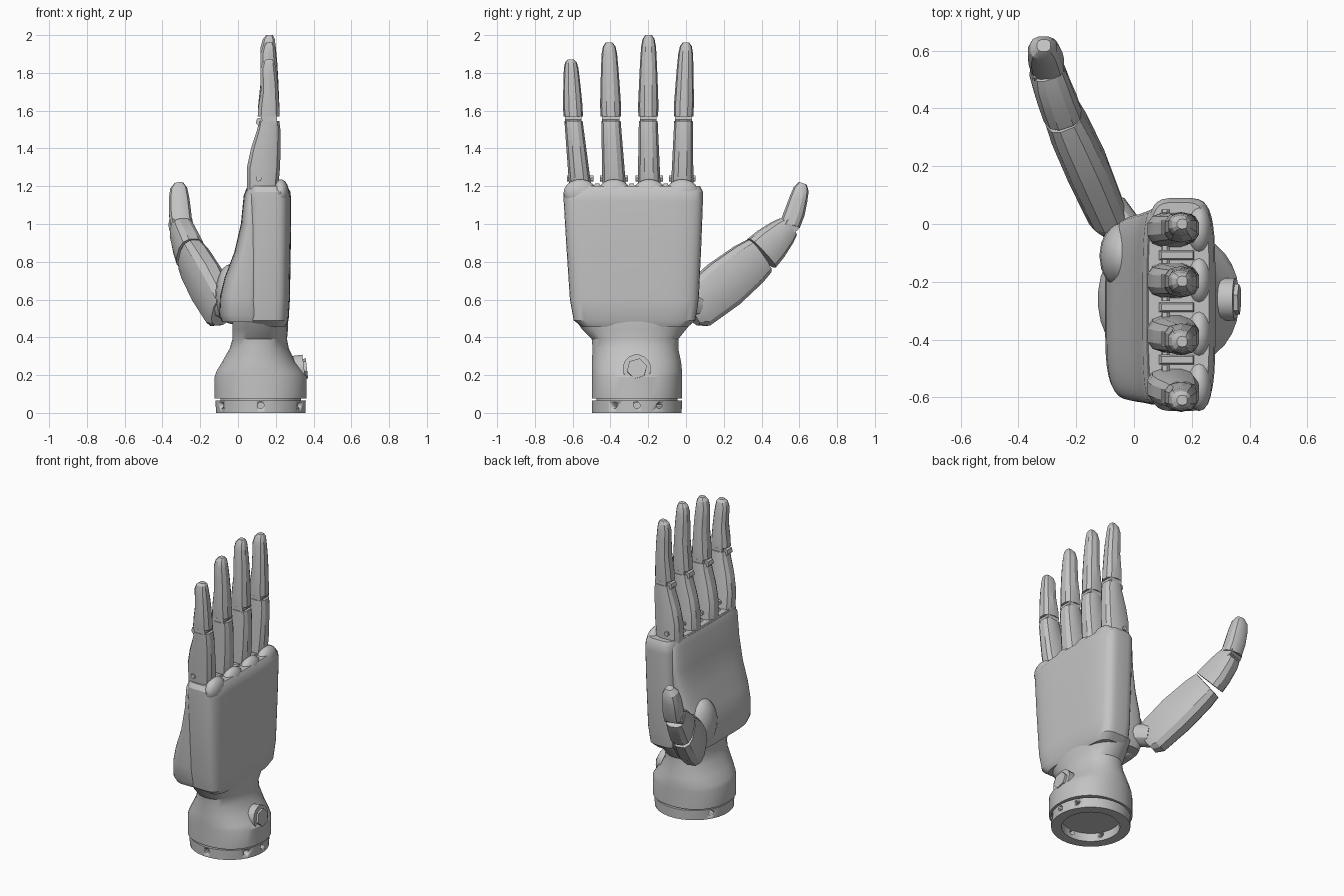
import bpy, bmesh, math
from mathutils import Vector

cube = bpy.data.objects.get("Cube")
if cube:
    bpy.data.objects.remove(cube, do_unlink=True)

grey = bpy.data.materials.new("plain_grey")
grey.use_nodes = True
grey.diffuse_color = (0.55, 0.55, 0.55, 1)
grey.node_tree.nodes["Principled BSDF"].inputs["Base Color"].default_value = (0.55, 0.55, 0.55, 1)

X, Y, Z = Vector((1, 0, 0)), Vector((0, 1, 0)), Vector((0, 0, 1))


def finish(name, bm, angle=30):
    bmesh.ops.recalc_face_normals(bm, faces=bm.faces)
    mesh = bpy.data.meshes.new(name)
    bm.to_mesh(mesh)
    bm.free()
    mesh.materials.append(grey)
    ob = bpy.data.objects.new(name, mesh)
    bpy.context.collection.objects.link(ob)
    bpy.ops.object.select_all(action='DESELECT')
    ob.select_set(True)
    bpy.context.view_layer.objects.active = ob
    bpy.ops.object.shade_smooth_by_angle(angle=math.radians(angle))
    return ob


def loft(name, rings, u=X, v=Y, n=10, power=2.0, angle=30, closed=False):
    """Skin rings of (centre, half size on u, half size on v); power squares the corners."""
    bm = bmesh.new()
    loops = []
    for centre, hu, hv in rings:
        loop = []
        for i in range(n):
            a = 2 * math.pi * (i + 0.5) / n
            c, s = math.cos(a), math.sin(a)
            pu = math.copysign(abs(c) ** (2 / power), c) * hu
            pv = math.copysign(abs(s) ** (2 / power), s) * hv
            loop.append(bm.verts.new(Vector(centre) + u * pu + v * pv))
        loops.append(loop)
    pairs = list(zip(loops, loops[1:]))
    if closed:
        pairs.append((loops[-1], loops[0]))
    for a, b in pairs:
        for i in range(n):
            j = (i + 1) % n
            bm.faces.new((a[i], a[j], b[j], b[i]))
    if not closed:
        bm.faces.new(loops[0])
        bm.faces.new(loops[-1])
    return finish(name, bm, angle)


def box_rings(rows):
    """Rows of (z, x min, x max, y min, y max) turned into loft rings."""
    return [(((x0 + x1) / 2, (y0 + y1) / 2, z), (x1 - x0) / 2, (y1 - y0) / 2)
            for z, x0, x1, y0, y1 in rows]


def rod(name, start, end, radius, n=10):
    start, end = Vector(start), Vector(end)
    t = (end - start).normalized()
    u = t.orthogonal().normalized()
    return loft(name, [(start, radius, radius), (end, radius, radius)], u, t.cross(u), n)


def ball(name, centre, size):
    bm = bmesh.new()
    bmesh.ops.create_uvsphere(bm, u_segments=16, v_segments=10, radius=1)
    for vert in bm.verts:
        vert.co = Vector(centre) + Vector(a * b for a, b in zip(vert.co, size))
    return finish(name, bm, 40)


# Hollow wrist collar with drilled holes
axis = Vector((0.12, -0.26, 0))
collar = loft("wrist_collar", [(axis + Z * z, r, r) for z, r in
              ((0, 0.175), (0, 0.238), (0.065, 0.24), (0.065, 0.175))], n=32, closed=True)
for i in range(6):
    a = math.radians(-90 + 60 * i) if i % 3 else math.radians(-90 + 90 * (i // 3))
    out = Vector((math.cos(a), math.sin(a), 0))
    drill = rod("hole_cutter", axis + out * 0.15 + Z * 0.04, axis + out * 0.27 + Z * 0.04, 0.018, 8)
    drill.hide_render = True
    mod = collar.modifiers.new("hole", 'BOOLEAN')
    mod.operation = 'DIFFERENCE'
    mod.object = drill
    bpy.context.view_layer.objects.active = collar
    bpy.ops.object.modifier_apply(modifier=mod.name)
    bpy.data.objects.remove(drill, do_unlink=True)

# Wrist body
loft("wrist_core", [(axis + Z * z, 0.215, 0.215) for z in (0.055, 0.09)], n=32)
loft("wrist", box_rings([
    (0.075, -0.125, 0.365, -0.50, -0.02),
    (0.19, -0.125, 0.365, -0.50, -0.02),
    (0.22, -0.115, 0.345, -0.50, -0.02),
    (0.27, -0.085, 0.305, -0.50, -0.025),
    (0.34, -0.045, 0.27, -0.495, -0.04),
    (0.39, -0.03, 0.26, -0.50, -0.04),
    (0.44, -0.03, 0.265, -0.55, 0.00),
    (0.50, -0.03, 0.265, -0.59, 0.05)]), n=32, power=2.2)

# Wrist bolt
rod("bolt_washer", (0.27, -0.26, 0.225), (0.35, -0.26, 0.235), 0.075, 16)
rod("bolt_head", (0.28, -0.26, 0.225), (0.365, -0.26, 0.235), 0.055, 6)

# Back shell of the hand
loft("hand_shell", box_rings([
    (0.455, 0.05, 0.25, -0.55, 0.01),
    (0.49, 0.04, 0.268, -0.595, 0.05),
    (0.60, 0.04, 0.275, -0.615, 0.068),
    (0.90, 0.04, 0.28, -0.635, 0.082),
    (1.12, 0.04, 0.282, -0.648, 0.09),
    (1.17, 0.04, 0.278, -0.648, 0.09),
    (1.20, 0.05, 0.26, -0.63, 0.075)]), n=40, power=4.5)

# Palm plate swelling toward the heel
loft("palm", box_rings([
    (0.48, -0.085, 0.14, -0.58, 0.00),
    (0.52, -0.10, 0.14, -0.60, 0.01),
    (0.62, -0.095, 0.14, -0.61, 0.02),
    (0.72, -0.07, 0.14, -0.615, 0.03),
    (0.85, -0.02, 0.14, -0.62, 0.04),
    (1.00, 0.015, 0.14, -0.625, 0.05),
    (1.15, 0.03, 0.14, -0.625, 0.055),
    (1.19, 0.045, 0.14, -0.61, 0.04)]), n=36, power=4)
ball("thumb_mound", (-0.035, -0.11, 0.63), (0.085, 0.12, 0.16))

# Fingers: base y, joint y, tip y, tip z, half width
fingers = {
    "little": (-0.56, -0.597, -0.61, 1.87, 0.062),
    "ring": (-0.38, -0.398, -0.407, 1.96, 0.066),
    "middle": (-0.195, -0.20, -0.198, 2.0, 0.064),
    "index": (-0.02, -0.013, 0.0, 1.96, 0.063),
}
for name, (y0, y1, y2, top, w) in fingers.items():
    joint = 1.56

    # Lower segment
    rows = ((1.14, 0.125, 0.075), (1.2, 0.13, 0.085), (1.3, 0.135, 0.09),
            (1.4, 0.147, 0.08), (1.5, 0.163, 0.063), (1.545, 0.165, 0.055))
    loft(name + "_lower_finger", [((x, y0 + (y1 - y0) * (z - 1.2) / 0.36, z), hx,
         w * (1 - 0.2 * (z - 1.14) / 0.4)) for z, x, hx in rows], n=12, power=2.8, angle=25)

    # Hinge and its cover on the palm side
    rod(name + "_hinge", (0.165, y1 - w * 0.7, joint), (0.165, y1 + w * 0.7, joint), 0.042)
    rod(name + "_hinge_cover", (0.118, y1 - w * 0.4, joint - 0.02),
        (0.118, y1 + w * 0.4, joint - 0.02), 0.025, 6)

    # Upper segment
    span = top - joint - 0.01
    rows = ((0, 0.162, 0.06, 0.82), (0.15, 0.163, 0.058, 0.84), (0.45, 0.167, 0.048, 0.76),
            (0.65, 0.164, 0.046, 0.70), (0.85, 0.16, 0.042, 0.62), (0.95, 0.163, 0.033, 0.5),
            (1, 0.167, 0.018, 0.28))
    loft(name + "_upper_finger", [((x, y1 + (y2 - y1) * f, joint + 0.01 + span * f), hx, w * k)
         for f, x, hx, k in rows], n=10, power=2.5, angle=25)

    # Knuckle swelling and pivot
    ball(name + "_knuckle", (0.225, y0, 1.165), (0.045, 0.088, 0.072))
    rod(name + "_pivot", (0.11, y0 - w - 0.008, 1.24), (0.11, y0 + w + 0.008, 1.24), 0.016, 6)

# Wedges between the finger roots
for y in (-0.47, -0.288, -0.108):
    loft("finger_spacer", [((0.14, y, 1.16), 0.085, 0.035), ((0.15, y, 1.215), 0.06, 0.012)],
         n=4, power=8)


def thumb_part(name, rings, width_hint):
    """Loft along the thumb; the width axis lies close to the hint."""
    t = (Vector(rings[-1][0]) - Vector(rings[0][0])).normalized()
    u = t.cross(Vector(width_hint)).normalized()
    return loft(name, rings, u, u.cross(t), 12, 2.8, 25)


# Thumb
across = (0.15, -0.5, 0.85)
rod("thumb_axle", (0.02, -0.1, 0.6), (-0.09, 0.05, 0.57), 0.07, 12)
thumb_part("thumb_base", [
    ((-0.085, 0.015, 0.535), 0.055, 0.09),
    ((-0.10, 0.05, 0.56), 0.07, 0.125),
    ((-0.165, 0.2, 0.68), 0.078, 0.135),
    ((-0.225, 0.33, 0.785), 0.075, 0.122),
    ((-0.25, 0.385, 0.83), 0.068, 0.108)], across)
thumb_part("thumb_middle", [
    ((-0.255, 0.40, 0.845), 0.07, 0.106),
    ((-0.275, 0.45, 0.895), 0.068, 0.098),
    ((-0.295, 0.51, 0.955), 0.065, 0.078),
    ((-0.302, 0.54, 0.985), 0.058, 0.062)], across)
rod("thumb_hinge", (-0.355, 0.53, 0.995), (-0.25, 0.565, 0.995), 0.04)
thumb_part("thumb_tip", [
    ((-0.30, 0.55, 0.995), 0.06, 0.056),
    ((-0.307, 0.575, 1.06), 0.06, 0.056),
    ((-0.312, 0.595, 1.13), 0.056, 0.05),
    ((-0.314, 0.61, 1.185), 0.046, 0.042),
    ((-0.312, 0.618, 1.215), 0.024, 0.022)], (0, -0.95, 0.3))
